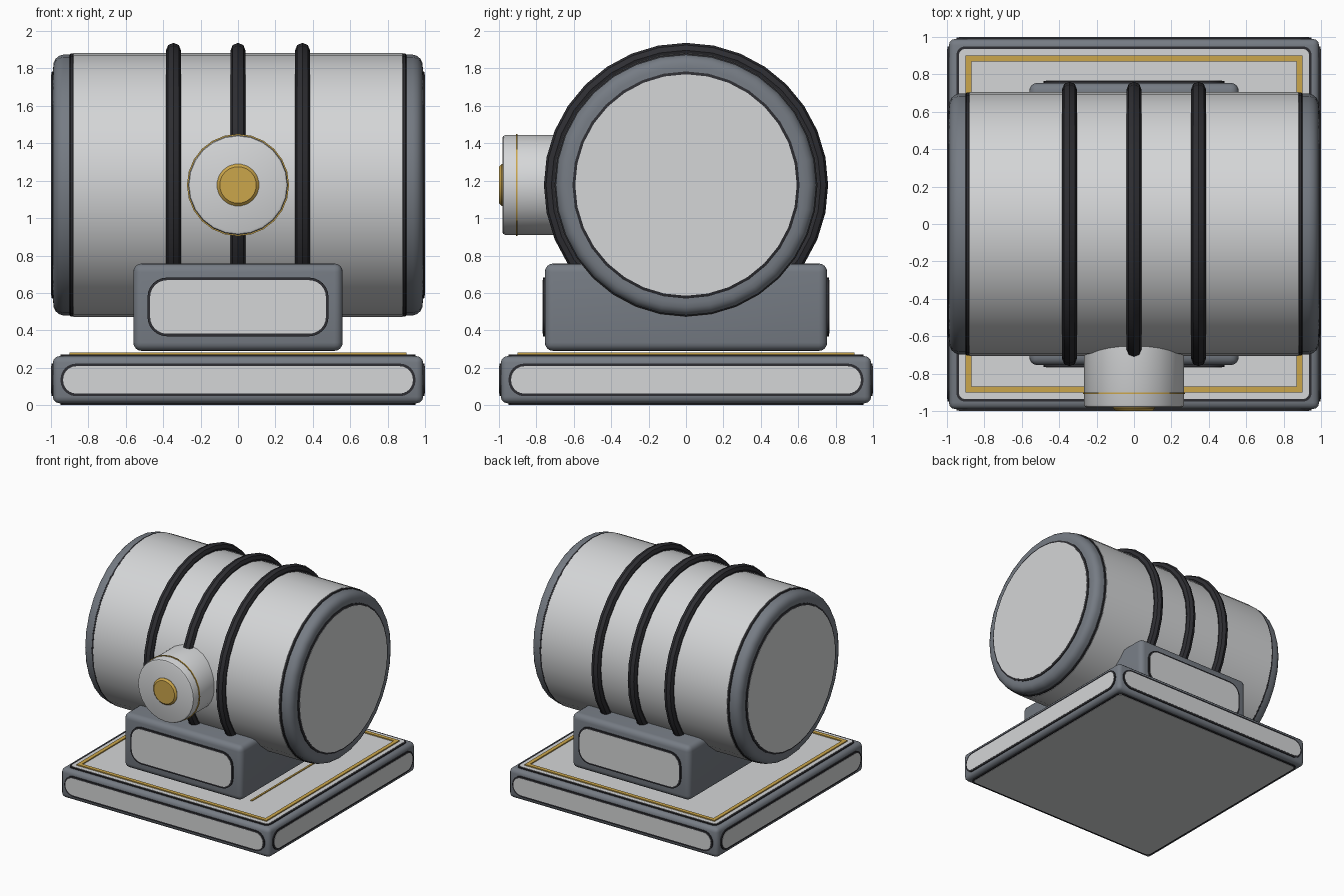
import bpy, bmesh, math
from mathutils import Matrix, Vector

if "Cube" in bpy.data.objects:
    bpy.data.objects.remove(bpy.data.objects["Cube"])


def material(name, rgb):
    m = bpy.data.materials.new(name)
    m.diffuse_color = (*rgb, 1)
    m.use_nodes = True
    m.node_tree.nodes["Principled BSDF"].inputs["Base Color"].default_value = m.diffuse_color
    return m


WHITE = material("off_white", (0.66, 0.67, 0.68))
STEEL = material("blue_grey", (0.18, 0.20, 0.23))
BLACK = material("charcoal", (0.027, 0.027, 0.032))
GOLD = material("gold", (0.60, 0.38, 0.07))


def finish(name, bm, mat, angle=35):
    bmesh.ops.recalc_face_normals(bm, faces=bm.faces[:])
    me = bpy.data.meshes.new(name)
    bm.to_mesh(me)
    bm.free()
    me.materials.append(mat)
    me.shade_smooth()
    me.set_sharp_from_angle(angle=math.radians(angle))
    ob = bpy.data.objects.new(name, me)
    bpy.context.collection.objects.link(ob)
    return ob


def box(name, mat, lo, hi, bevel=0.0, segments=3):
    bm = bmesh.new()
    bmesh.ops.create_cube(bm, size=1)
    lo, hi = Vector(lo), Vector(hi)
    for v in bm.verts:
        v.co = (lo + hi) / 2 + Vector(a * b for a, b in zip(v.co, hi - lo))
    if bevel:
        bmesh.ops.bevel(bm, geom=bm.edges[:], offset=bevel, segments=segments,
                        profile=0.5, affect='EDGES')
    return finish(name, bm, mat)


def lathe(name, mat, profile, axis, centre, n=32, closed=False):
    """Spin (distance along axis, radius) points around the axis."""
    bm = bmesh.new()
    u = axis.orthogonal().normalized()
    w = axis.cross(u)
    rings = []
    for d, r in profile:
        rings.append([bm.verts.new(centre + axis * d + r * (
            u * math.cos(2 * math.pi * i / n) + w * math.sin(2 * math.pi * i / n)))
            for i in range(n)])
    pairs = list(zip(rings, rings[1:]))
    if closed:
        pairs.append((rings[-1], rings[0]))
    else:
        bm.faces.new(rings[0])
        bm.faces.new(rings[-1])
    for a, b in pairs:
        for i in range(n):
            j = (i + 1) % n
            bm.faces.new((a[i], a[j], b[j], b[i]))
    return finish(name, bm, mat)


def slab(name, mat, w, h, r, z0, z1, place):
    """Rounded rectangle of half size w by h, between heights z0 and z1."""
    bm = bmesh.new()
    ring = []
    for k, (sx, sy) in enumerate(((1, 1), (-1, 1), (-1, -1), (1, -1))):
        for i in range(7):
            a = math.pi / 2 * (k + i / 6)
            ring.append(bm.verts.new((sx * (w - r) + r * math.cos(a),
                                      sy * (h - r) + r * math.sin(a), z0)))
    face = bm.faces.new(ring)
    ext = bmesh.ops.extrude_face_region(bm, geom=[face])
    for v in ext["geom"]:
        if isinstance(v, bmesh.types.BMVert):
            v.co.z = z1
    bm.transform(place)
    return finish(name, bm, mat)


def panel(name, w, h, r, top, place, rim=0.014):
    """White inset panel with a dark seam around it."""
    slab(name + "_seam", BLACK, w + rim, h + rim, r + rim, top - 0.03, top - 0.002, place)
    slab(name, WHITE, w, h, r, top - 0.03, top, place)


def facing(turn, z):
    """Matrix turning a flat slab to face -y, then spinning it about z."""
    return (Matrix.Translation((0, 0, z)) @ Matrix.Rotation(turn, 4, 'Z')
            @ Matrix.Rotation(math.pi / 2, 4, 'X'))


# Base block with panels on every side
box("base_frame", STEEL, (-0.99, -0.99, 0.01), (0.99, 0.99, 0.262), 0.035)
for i, side in enumerate(("front", "right", "back", "left")):
    panel("base_panel_" + side, 0.935, 0.073, 0.07, 1.0, facing(i * math.pi / 2, 0.135))
panel("base_top_plate", 0.935, 0.935, 0.03, 0.272, Matrix.Identity(4))
panel("base_bottom_plate", 0.935, 0.935, 0.03, 0.0, Matrix.Rotation(math.pi, 4, 'X'))

# Gold inlay frame and single short inlay line on the top plate
for s in (-1, 1):
    a, b = sorted((s * 0.868, s * 0.90))
    box("inlay_side", GOLD, (a, -0.90, 0.265), (b, 0.90, 0.281))
    box("inlay_end", GOLD, (-0.868, a, 0.265), (0.868, b, 0.281))
box("inlay_line", GOLD, (0.58, -0.66, 0.265), (0.595, 0.66, 0.279))

# Cradle under the drum
box("cradle", STEEL, (-0.56, -0.755, 0.29), (0.56, 0.755, 0.757), 0.045, 4)
for i, side in enumerate(("front", "back")):
    panel("cradle_panel_" + side, 0.47, 0.143, 0.09, 0.767, facing(i * math.pi, 0.525))

# Drum body, end caps and hoops
C = Vector((0, 0, 1.177))
X = Vector((1, 0, 0))
lathe("drum_shell", WHITE, [(-0.885, 0.69), (-0.88, 0.705), (0.88, 0.705), (0.885, 0.69)], X, C)
for s in (-1, 1):
    ax = X * s
    lathe("drum_seam", BLACK, [(0.87, 0.69), (0.882, 0.703), (0.895, 0.703), (0.905, 0.69)], ax, C)
    lathe("end_cap", STEEL, [(0.895, 0.697), (0.935, 0.697), (0.958, 0.690), (0.975, 0.675),
                             (0.985, 0.655), (0.988, 0.63), (0.988, 0.59)], ax, C)
    lathe("end_disc_seam", BLACK, [(0.96, 0.607), (0.994, 0.607), (0.998, 0.60)], ax, C)
    lathe("end_disc", WHITE, [(0.96, 0.592), (1.0, 0.592)], ax, C)
for x in (-0.345, 0, 0.345):
    hoop = [(x + 0.04 * math.sin(k * math.pi / 4), 0.72 + 0.04 * math.cos(k * math.pi / 4))
            for k in range(8)]
    lathe("hoop", BLACK, hoop, X, C, closed=True)

# Front knob with gold band and button
F = Vector((0, -1, 0))
lathe("knob", WHITE, [(0.60, 0.267), (0.965, 0.267), (0.977, 0.262), (0.982, 0.25)], F, C, 24)
lathe("knob_band", GOLD, [(0.90, 0.26), (0.90, 0.273), (0.91, 0.273), (0.91, 0.26)], F, C, 24)
lathe("knob_button", GOLD, [(0.96, 0.113), (0.986, 0.113), (1.0, 0.098)], F, C, 20)
